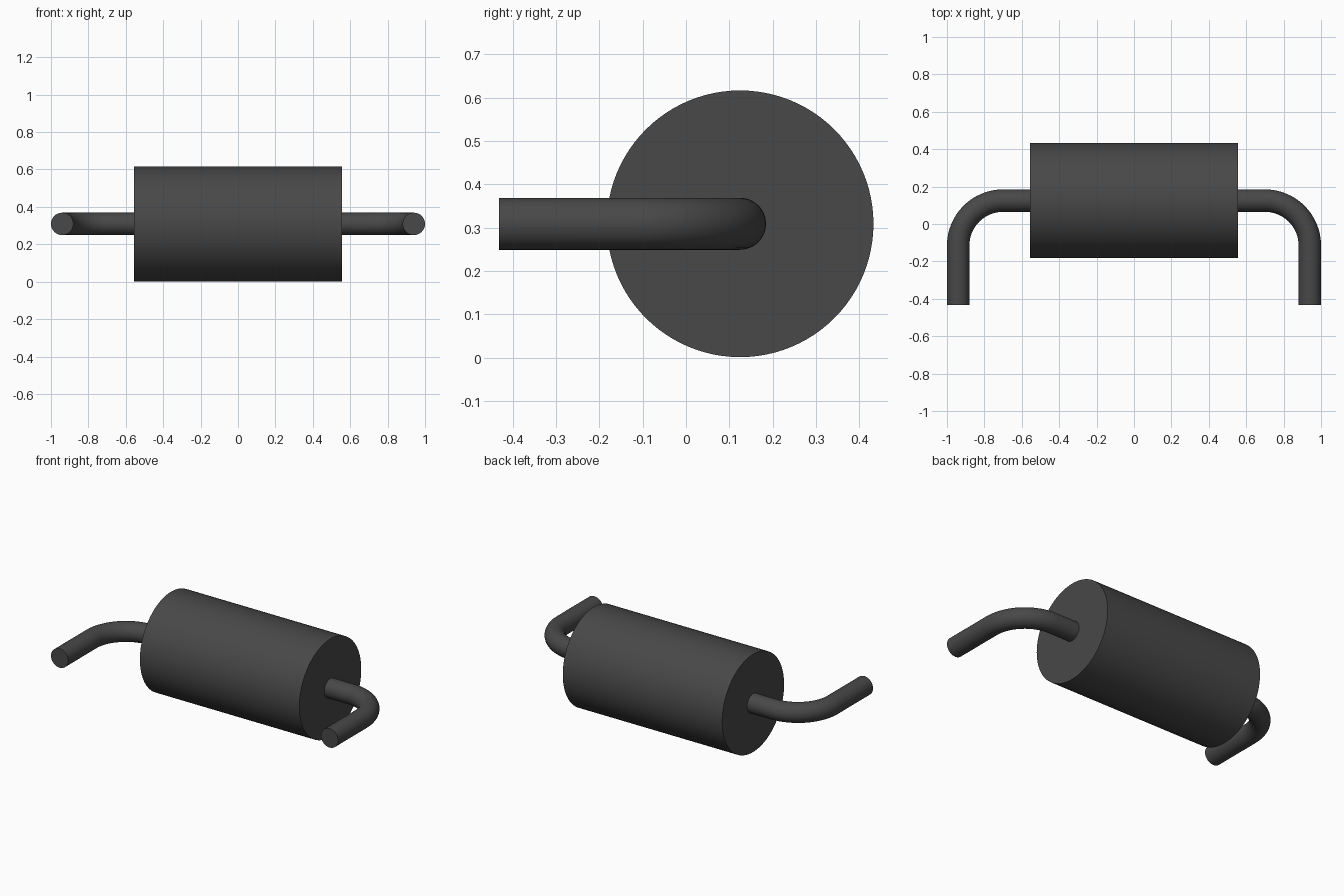
import bpy, bmesh
from math import pi, sin, cos, radians
from mathutils import Vector

if "Cube" in bpy.data.objects:
    bpy.data.objects.remove(bpy.data.objects["Cube"], do_unlink=True)

AXIS_Y, AXIS_Z = 0.125, 0.309
BODY_RADIUS, BODY_HALF = 0.308, 0.555
PIPE_RADIUS, BEND_RADIUS = 0.06, 0.24
LEG_X, LEG_END = 0.94, -0.432

steel = bpy.data.materials.new("dark grey steel")
steel.use_nodes = True
colour = (0.065, 0.065, 0.065, 1)
steel.diffuse_color = colour
steel.node_tree.nodes["Principled BSDF"].inputs["Base Color"].default_value = colour


def finish(obj):
    obj.data.materials.append(steel)
    bpy.ops.object.select_all(action="DESELECT")
    obj.select_set(True)
    bpy.context.view_layer.objects.active = obj
    bpy.ops.object.shade_smooth_by_angle(angle=radians(35))


def tube(name, path, radius, sides=32):
    """Capped round tube swept along a path of (point, direction) in the xy plane."""
    bm = bmesh.new()
    up = Vector((0, 0, 1))
    rings = []
    for point, direction in path:
        side = direction.cross(up)
        rings.append([bm.verts.new(point + radius * (cos(a) * side + sin(a) * up))
                      for a in (2 * pi * i / sides for i in range(sides))])
    for a, b in zip(rings, rings[1:]):
        for i in range(sides):
            j = (i + 1) % sides
            bm.faces.new((a[i], a[j], b[j], b[i]))
    bm.faces.new(rings[0])
    bm.faces.new(rings[-1])
    bmesh.ops.recalc_face_normals(bm, faces=bm.faces)
    mesh = bpy.data.meshes.new(name)
    bm.to_mesh(mesh)
    bm.free()
    obj = bpy.data.objects.new(name, mesh)
    bpy.context.collection.objects.link(obj)
    finish(obj)


# Main canister
bpy.ops.mesh.primitive_cylinder_add(vertices=96, radius=BODY_RADIUS, depth=2 * BODY_HALF,
                                    location=(0, AXIS_Y, AXIS_Z), rotation=(0, pi / 2, 0))
canister = bpy.context.object
canister.name = "canister"
finish(canister)

# Bent pipes: straight out of the end cap, quarter bend, straight to the front
for name, s in (("left_pipe", 1), ("right_pipe", -1)):
    path = [(Vector((s * (BODY_HALF - 0.01), AXIS_Y, AXIS_Z)), Vector((s, 0, 0)))]
    for k in range(17):
        a = pi / 2 * k / 16
        point = Vector((s * (LEG_X - BEND_RADIUS * (1 - sin(a))),
                        AXIS_Y - BEND_RADIUS * (1 - cos(a)), AXIS_Z))
        path.append((point, Vector((s * cos(a), -sin(a), 0))))
    path.append((Vector((s * LEG_X, LEG_END, AXIS_Z)), Vector((0, -1, 0))))
    tube(name, path, PIPE_RADIUS)
